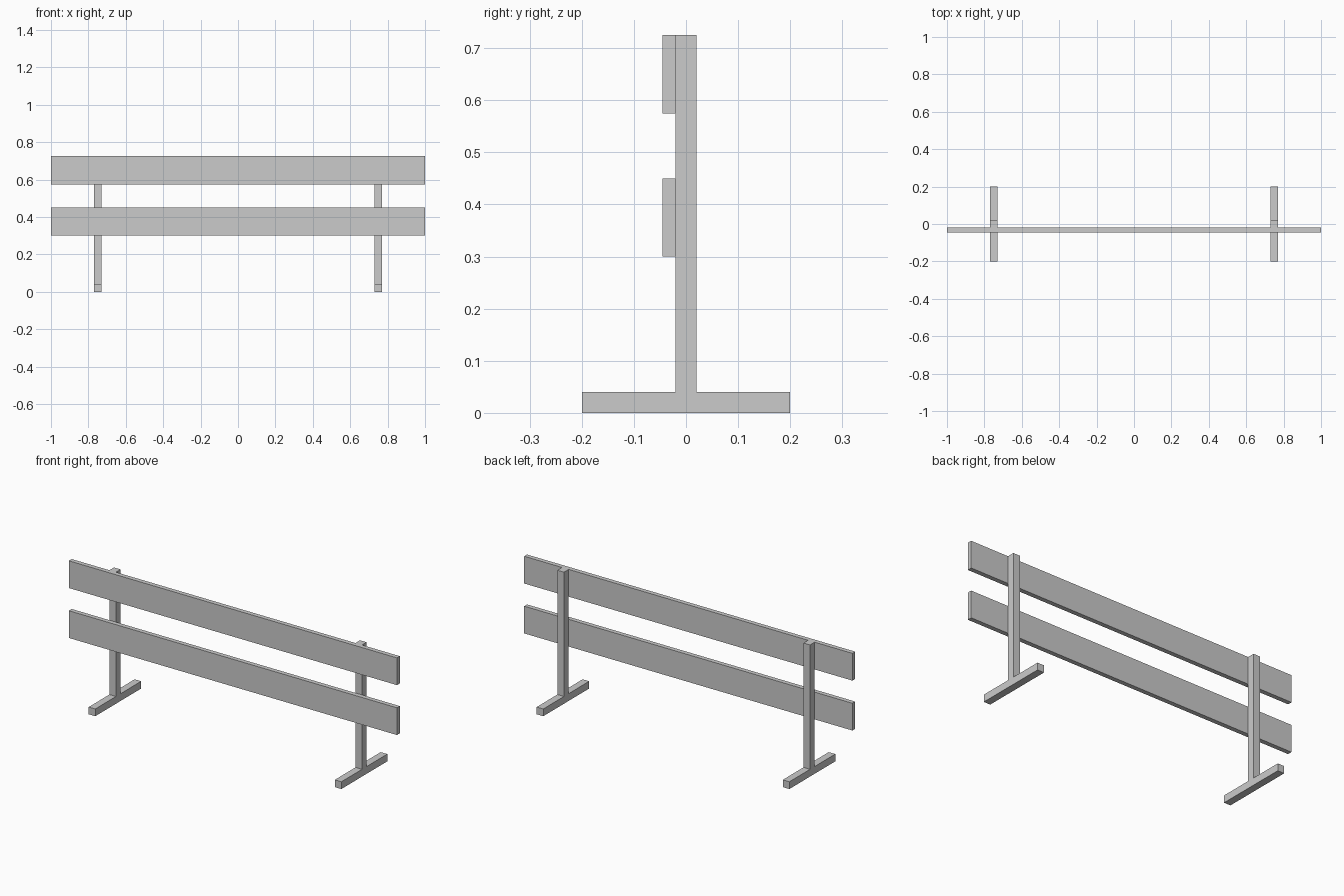
import bpy, bmesh
from mathutils import Vector

if "Cube" in bpy.data.objects:
    bpy.data.objects.remove(bpy.data.objects["Cube"])

POST_X, HALF, TOP = 0.75, 0.02, 0.725


def finish(name, bm):
    bmesh.ops.recalc_face_normals(bm, faces=bm.faces)
    mesh = bpy.data.meshes.new(name)
    bm.to_mesh(mesh)
    bm.free()
    obj = bpy.data.objects.new(name, mesh)
    bpy.context.collection.objects.link(obj)
    return obj


def extrude_x(name, profile, x0, x1):
    """Extrude a closed (y, z) profile from x0 to x1."""
    bm = bmesh.new()
    face = bm.faces.new([bm.verts.new((x0, y, z)) for y, z in profile])
    ext = bmesh.ops.extrude_face_region(bm, geom=[face])
    verts = [g for g in ext["geom"] if isinstance(g, bmesh.types.BMVert)]
    bmesh.ops.translate(bm, verts=verts, vec=Vector((x1 - x0, 0, 0)))
    return finish(name, bm)


# Upright posts with floor feet, one inverted T on each side
half_t = [(0.2, 0), (0.2, 0.04), (HALF, 0.04), (HALF, TOP)]
t_profile = half_t + [(-y, z) for y, z in reversed(half_t)]
for side, x in (("left", -POST_X), ("right", POST_X)):
    extrude_x(f"{side}_post_and_foot", t_profile, x - HALF, x + HALF)

# Horizontal boards on the front of the posts
for name, z in (("lower_board", 0.3), ("upper_board", 0.575)):
    board = [(-0.045, z), (-HALF, z), (-HALF, z + 0.15), (-0.045, z + 0.15)]
    extrude_x(name, board, -1, 1)
